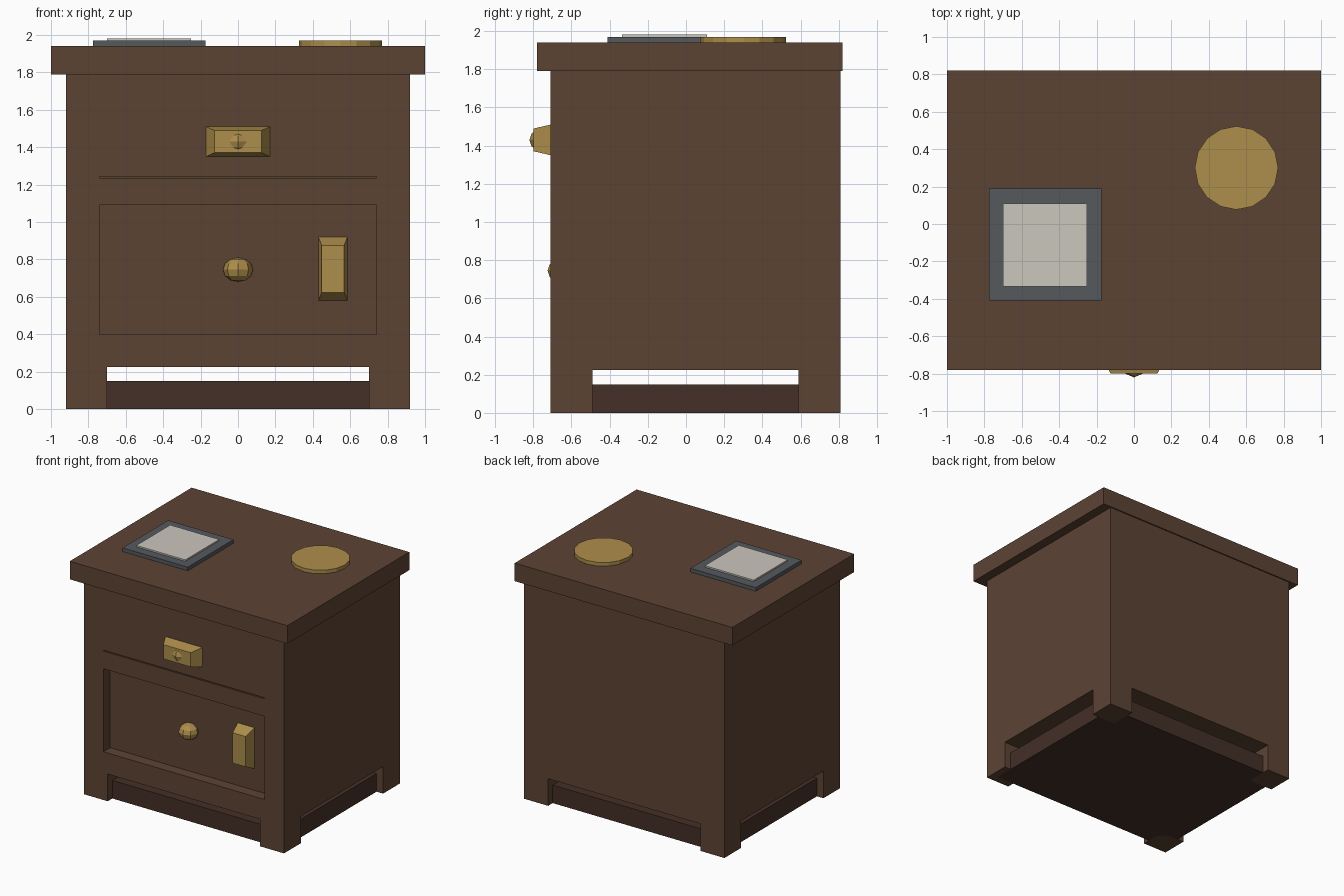
import bpy, bmesh, math
from mathutils import Matrix

if "Cube" in bpy.data.objects:
    bpy.data.objects.remove(bpy.data.objects["Cube"])


def material(name, rgb):
    m = bpy.data.materials.new(name)
    m.diffuse_color = (*rgb, 1)
    m.use_nodes = True
    m.node_tree.nodes["Principled BSDF"].inputs["Base Color"].default_value = m.diffuse_color
    return m


WOOD = material("wood", (0.107, 0.056, 0.034))
DARK = material("dark_wood", (0.058, 0.029, 0.020))
BRASS = material("brass", (0.42, 0.27, 0.07))
SLATE = material("slate", (0.09, 0.10, 0.11))
PAPER = material("paper", (0.60, 0.57, 0.51))


def finish(name, bm, mat):
    bmesh.ops.recalc_face_normals(bm, faces=bm.faces)
    me = bpy.data.meshes.new(name)
    bm.to_mesh(me)
    bm.free()
    ob = bpy.data.objects.new(name, me)
    bpy.context.collection.objects.link(ob)
    if mat:
        me.materials.append(mat)
    return ob


def box(name, x, y, z, mat=None, front_scale=(1, 1)):
    """Box from (min, max) ranges; front_scale tapers the -y face in x and z."""
    bm = bmesh.new()
    bmesh.ops.create_cube(bm, size=1)
    for v in bm.verts:
        sx, sz = front_scale if v.co.y < 0 else (1, 1)
        v.co.x = sum(x) / 2 + v.co.x * (x[1] - x[0]) * sx
        v.co.y = sum(y) / 2 + v.co.y * (y[1] - y[0])
        v.co.z = sum(z) / 2 + v.co.z * (z[1] - z[0]) * sz
    return finish(name, bm, mat)


def knob(name, loc):
    bm = bmesh.new()
    bmesh.ops.create_uvsphere(
        bm, u_segments=8, v_segments=6, radius=1,
        matrix=Matrix.Translation(loc) @ Matrix.Diagonal((0.08, 0.08, 0.065, 1)))
    return finish(name, bm, BRASS)


def cut(ob, cutter):
    cutter.hide_render = True
    mod = ob.modifiers.new("cut", 'BOOLEAN')
    mod.operation = 'DIFFERENCE'
    mod.solver = 'EXACT'
    mod.object = cutter
    bpy.context.view_layer.objects.active = ob
    bpy.ops.object.modifier_apply(modifier=mod.name)
    bpy.data.objects.remove(cutter)


# Cabinet with feet openings, recessed door and drawer groove
body = box("cabinet_body", (-0.92, 0.92), (-0.71, 0.81), (0, 1.79), WOOD)
cut(body, box("arch_cutter_front", (-0.70, 0.70), (-1, 1), (-0.1, 0.225)))
cut(body, box("arch_cutter_side", (-1.2, 1.2), (-0.49, 0.59), (-0.1, 0.225)))
cut(body, box("door_cutter", (-0.74, 0.74), (-1, -0.62), (0.40, 1.09)))
cut(body, box("groove_cutter", (-0.74, 0.74), (-1, -0.69), (1.236, 1.244)))

# Plinth between the feet, and overhanging top
box("plinth", (-0.86, 0.86), (-0.65, 0.75), (0, 0.15), DARK)
box("table_top", (-1, 1), (-0.78, 0.82), (1.79, 1.94), WOOD)

# Brass fittings
box("drawer_pull", (-0.17, 0.17), (-0.80, -0.71), (1.35, 1.51), BRASS, (0.74, 0.74))
knob("drawer_knob", (0, -0.74, 1.43))
box("door_pull", (0.43, 0.585), (-0.71, -0.62), (0.58, 0.92), BRASS, (0.78, 0.74))
knob("door_knob", (0, -0.645, 0.745))

# Framed sheet and round coaster on the top
box("tray_frame", (-0.775, -0.175), (-0.41, 0.19), (1.94, 1.97), SLATE)
box("tray_sheet", (-0.70, -0.25), (-0.335, 0.11), (1.95, 1.982), PAPER)
bm = bmesh.new()
bmesh.ops.create_cone(bm, cap_ends=True, segments=16, radius1=0.223, radius2=0.223,
                      depth=0.03, matrix=Matrix.Translation((0.548, 0.30, 1.955)))
finish("coaster", bm, BRASS)
